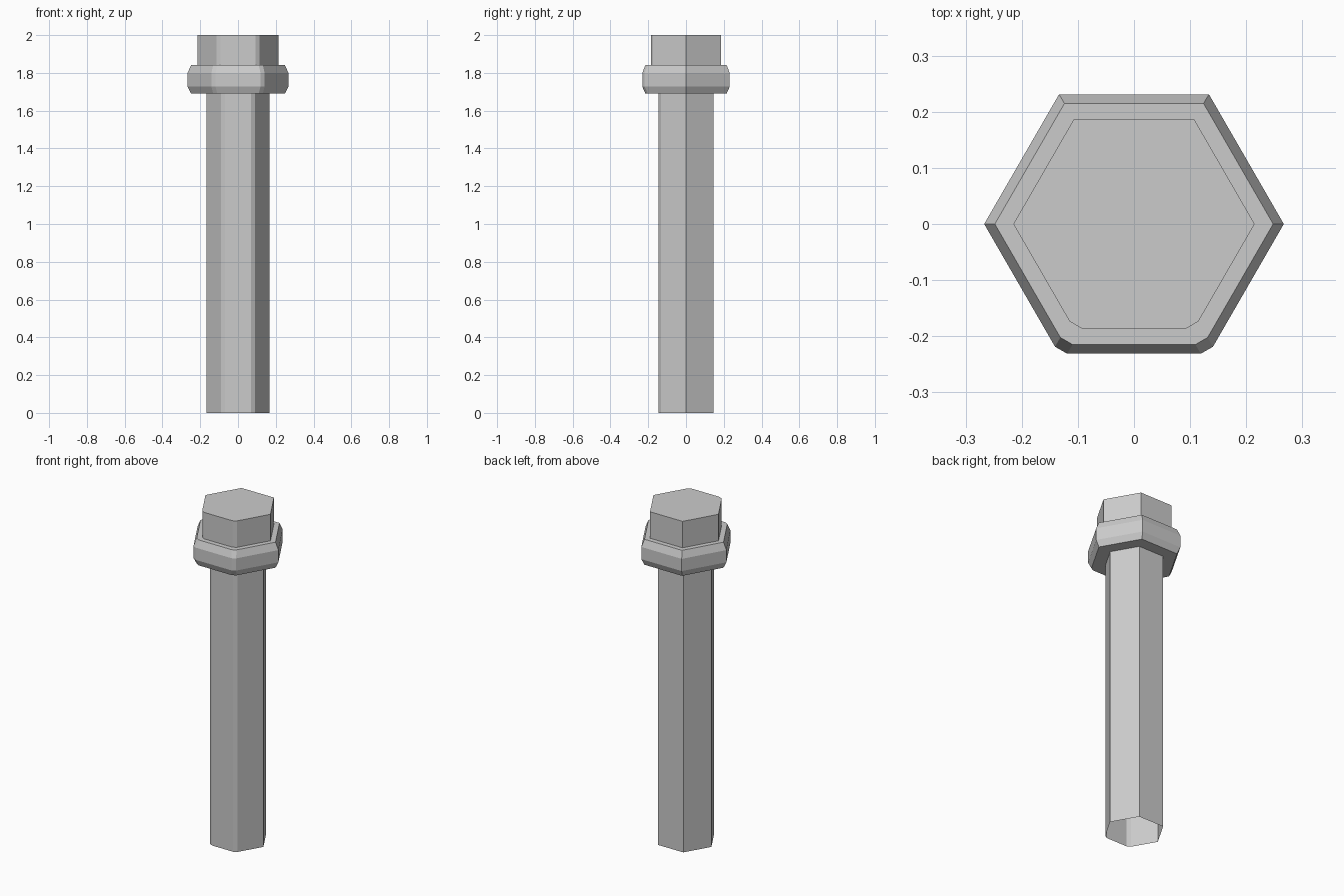
import bpy, bmesh, math
from mathutils import Vector

if "Cube" in bpy.data.objects:
    bpy.data.objects.remove(bpy.data.objects["Cube"])

CUT = 0.0145  # size of the clipped front corners


def outline(radius, z):
    """Hexagon with points on +-x and its two front corners clipped."""
    corners = [Vector((radius * math.cos(math.radians(60 * i)),
                       radius * math.sin(math.radians(60 * i)), z)) for i in range(6)]
    points = []
    for i, c in enumerate(corners):
        if i in (4, 5):
            for n in (corners[i - 1], corners[(i + 1) % 6]):
                points.append(c + (n - c).normalized() * CUT)
        else:
            points.append(c)
    return points


# Profile (radius, z): open-bottomed shaft, bevelled collar, head
profile = [(0.168, 0.0), (0.168, 1.69), (0.248, 1.69), (0.267, 1.727),
           (0.267, 1.80), (0.248, 1.842), (0.215, 1.842), (0.215, 2.0)]

bm = bmesh.new()
rings = [[bm.verts.new(p) for p in outline(r, z)] for r, z in profile]
for low, high in zip(rings, rings[1:]):
    n = len(low)
    for i in range(n):
        j = (i + 1) % n
        bm.faces.new((low[i], low[j], high[j], high[i]))
bm.faces.new(rings[-1])  # closed top of the head

mesh = bpy.data.meshes.new("hex_post")
bm.to_mesh(mesh)
bm.free()
post = bpy.data.objects.new("hex_post", mesh)
bpy.context.collection.objects.link(post)
